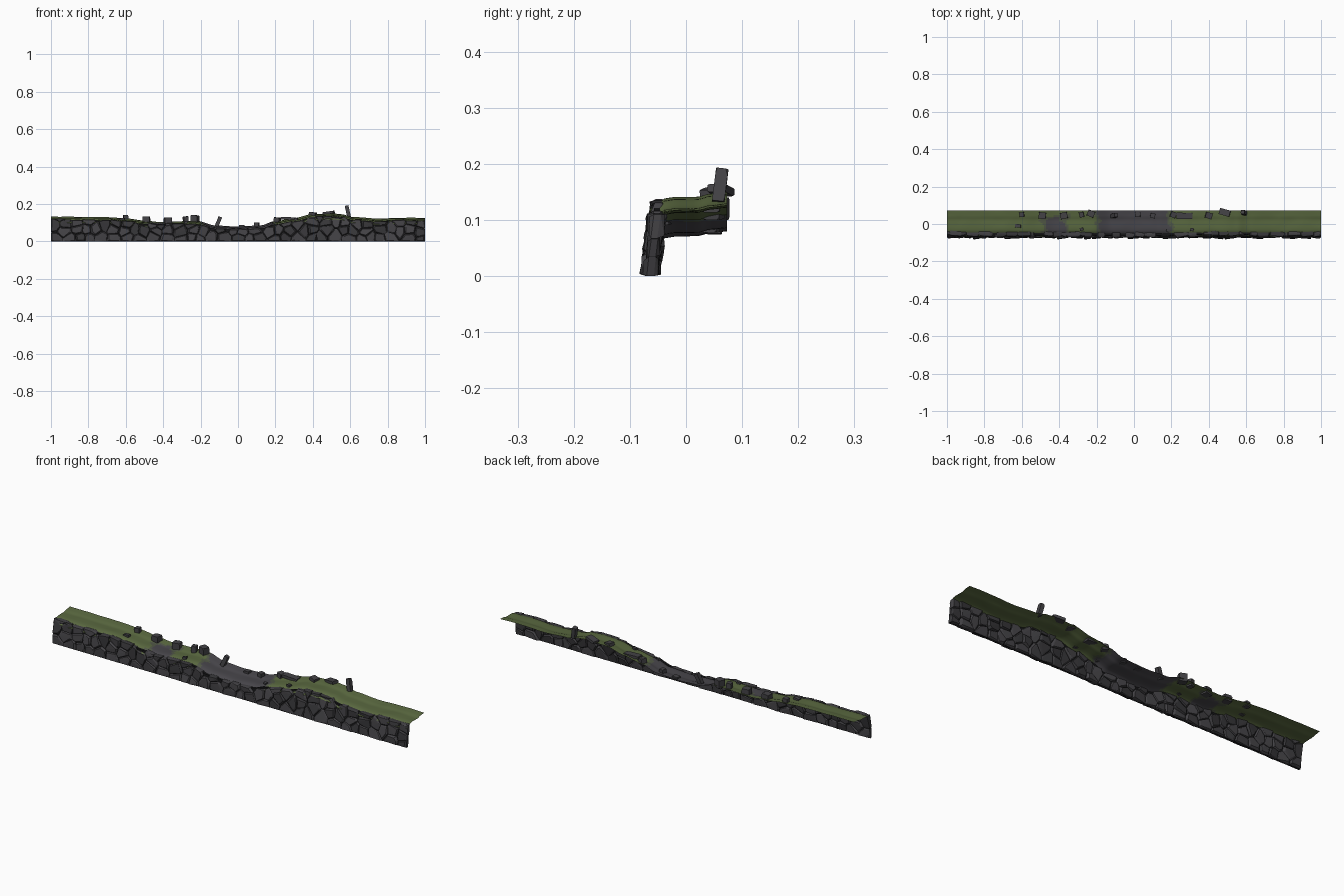
import bpy, bmesh, math, random
from mathutils import Vector, Matrix, noise

random.seed(7)
if "Cube" in bpy.data.objects:
    bpy.data.objects.remove(bpy.data.objects["Cube"], do_unlink=True)


def material(name, colour):
    m = bpy.data.materials.new(name)
    m.use_nodes = True
    m.diffuse_color = (*colour, 1)
    m.node_tree.nodes["Principled BSDF"].inputs["Base Color"].default_value = (*colour, 1)
    return m


STONE = material("dark stone", (0.056, 0.054, 0.060))
STONE_DEEP = material("deep stone", (0.040, 0.039, 0.043))
MORTAR = material("shadowed joint", (0.008, 0.008, 0.009))
GRASS = material("moss green", (0.100, 0.138, 0.050))
GRAVEL = material("bare gravel", (0.064, 0.061, 0.070))
BLEND = material("thin moss", (0.080, 0.095, 0.060))


def add_object(name, bm, mats):
    mesh = bpy.data.meshes.new(name)
    bm.to_mesh(mesh)
    bm.free()
    for m in mats:
        mesh.materials.append(m)
    ob = bpy.data.objects.new(name, mesh)
    bpy.context.collection.objects.link(ob)
    return ob


def lookup(points, x):
    """Smooth interpolation through a short profile."""
    if x <= points[0][0]:
        return points[0][1]
    for (a, p), (b, q) in zip(points, points[1:]):
        if x <= b:
            t = (x - a) / (b - a)
            return p + (q - p) * t * t * (3 - 2 * t)
    return points[-1][1]


# Crest line along the length, and drop of the bank across the depth
CREST = [(-1, .132), (-.7, .13), (-.6, .123), (-.5, .112), (-.42, .103), (-.32, .107),
         (-.22, .11), (-.12, .085), (0, .08), (.12, .086), (.2, .109), (.3, .125),
         (.4, .146), (.5, .15), (.55, .146), (.62, .13), (.75, .122), (.9, .127), (1, .125)]
DROP = [(-.064, -.032), (-.05, -.019), (-.035, -.011), (-.02, -.009), (.02, -.009),
        (.045, -.003), (.073, 0)]


def ground(x, y):
    return lookup(CREST, x) + lookup(DROP, y)


def wall_top(x):
    return lookup(CREST, x) - 0.014


def wall_y(z):
    return -0.064 + 0.11 * z


# Grassy bank: a single draped sheet with bare patches
NX, NY = 200, 16
bm = bmesh.new()
rows = []
for i in range(NX + 1):
    x = -1 + 2 * i / NX
    row = []
    for j in range(NY + 1):
        y = -0.064 + 0.137 * j / NY
        if j == 0:
            y += 0.008 * noise.noise((x * 25, 0, 0))
        wobble = 0.0015 * noise.noise((x * 14, y * 20, 3))
        row.append(bm.verts.new((x, y, ground(x, y) + wobble)))
    rows.append(row)
for i in range(NX):
    for j in range(NY):
        f = bm.faces.new((rows[i][j], rows[i + 1][j], rows[i + 1][j + 1], rows[i][j + 1]))
        f.smooth = True
        c = f.calc_center_median()
        n = 0.03 * noise.noise((c.x * 18, c.y * 30, 1))
        wide = abs(c.x) - 0.185 + n
        small = max(abs(c.x + 0.42) - 0.055, c.y - 0.03) + n
        edge = min(wide, small)
        f.material_index = 1 if edge < 0 else 2 if edge < 0.018 else 0
add_object("grassy_bank", bm, [GRASS, GRAVEL, BLEND])


# Dark core that fills the joints of the wall
bm = bmesh.new()
prev = None
for i in range(101):
    x = -0.998 + 1.996 * i / 100
    t = wall_top(x) - 0.004
    ring = [bm.verts.new((x, wall_y(z) + d, z))
            for z, d in ((0, -.006), (t, -.006), (t, .006), (0, .006))]
    if prev:
        for k in range(4):
            n = (k + 1) % 4
            bm.faces.new((prev[k], prev[n], ring[n], ring[k]))
    else:
        bm.faces.new(ring)
    prev = ring
bm.faces.new(prev)
bmesh.ops.recalc_face_normals(bm, faces=bm.faces)
add_object("wall_core", bm, [MORTAR])


def clip(poly, point, normal):
    """Keep the part of a polygon behind a line."""
    out = []
    for a, b in zip(poly, poly[1:] + poly[:1]):
        da, db = (a - point).dot(normal), (b - point).dot(normal)
        if da <= 0:
            out.append(a)
        if (da <= 0) != (db <= 0):
            out.append(a.lerp(b, da / (da - db)))
    return out


def hull(bm, points):
    verts = [bm.verts.new(p) for p in points]
    res = bmesh.ops.convex_hull(bm, input=verts)
    loose = {v for v in res["geom_interior"] + res["geom_unused"]
             if isinstance(v, bmesh.types.BMVert)}
    bmesh.ops.delete(bm, geom=list(loose), context="VERTS")
    return [f for f in res["geom"] if isinstance(f, bmesh.types.BMFace)]


# Fitted rubble stones: cells between scattered seeds, chiselled front and back
seeds = []
for r in range(4):
    for c in range(32):
        seeds.append(Vector((-1 + (c + 0.5 * (r % 2) + random.uniform(.1, .9)) / 15.5,
                             0.018 + r * 0.041 + random.uniform(-.014, .014))))
bm = bmesh.new()
for s in seeds:
    if abs(s.x) > 1.03 or s.y > wall_top(s.x) + 0.015:
        continue
    poly = [s + Vector(d) * 0.09 for d in ((-1, -1), (1, -1), (1, 1), (-1, 1))]
    for o in seeds:
        if o is not s and (o - s).length < 0.19:
            poly = clip(poly, (s + o) / 2, o - s)
    slope = (wall_top(s.x + .02) - wall_top(s.x - .02)) / 0.04
    limits = [((0, 0), (0, -1)), ((-1, 0), (-1, 0)), ((1, 0), (1, 0)),
              ((s.x, wall_top(s.x) + random.uniform(-.003, .004)), (-slope, 1))]
    for p, n in limits:
        poly = clip(poly, Vector(p), Vector(n))
    if len(poly) < 3:
        continue
    mid = sum(poly, Vector((0, 0))) / len(poly)
    pts = []
    tilt_x, tilt_z = random.uniform(-.16, .16), random.uniform(-.2, .2)
    bulge = random.uniform(.011, .015)
    for p in poly:
        for side in (-1, 1):
            for scale, depth in ((.97, .006), (random.uniform(.68, .88), bulge)):
                q = mid + (p - mid) * scale
                if scale > .9:
                    for axis, value in ((0, 1), (0, -1), (1, 0)):
                        if abs(p[axis] - value) < 1e-4:
                            q[axis] = value
                lean = (q.x - mid.x) * tilt_x + (q.y - mid.y) * tilt_z
                y = wall_y(q.y) + side * depth + lean * (depth > .007)
                pts.append((q.x, y + random.uniform(-.001, .001), q.y))
    tone = 1 if random.random() < 0.35 else 0
    for f in hull(bm, pts):
        f.material_index = tone
add_object("wall_stones", bm, [STONE, STONE_DEEP])


# Loose rocks lying on the bank: x, y, width, depth, height
ROCKS = [(-.60, .05, .025, .025, .026), (-.49, .045, .038, .034, .03),
         (-.375, .045, .038, .034, .034), (-.28, .05, .024, .028, .036),
         (-.23, .055, .038, .034, .04), (.02, .05, .028, .026, .012),
         (.10, .045, .025, .025, .022), (.21, .05, .03, .03, .026),
         (.27, .043, .085, .034, .014), (.40, .045, .036, .032, .016),
         (.485, .062, .058, .034, .014), (-.62, -.01, .03, .018, .012),
         (-.28, -.028, .018, .016, .012), (.31, -.03, .018, .016, .012),
         (.18, -.035, .016, .014, .01)]


def chipped_block(name, base, size, turn):
    """Block with irregular cut corners."""
    bm = bmesh.new()
    pts = []
    for sx in (-1, 1):
        for sy in (-1, 1):
            for sz in (-1, 1):
                corner = Vector((sx * size[0], sy * size[1], sz * size[2])) / 2
                for axis in range(3):
                    p = corner.copy()
                    p[axis] *= random.uniform(.55, .85)
                    pts.append(Vector(base) + turn @ p)
    hull(bm, pts)
    add_object(name, bm, [STONE])


for x, y, w, d, h in ROCKS:
    turn = Matrix.Rotation(random.uniform(-.4, .4), 3, "Z") @ Matrix.Rotation(
        random.uniform(-.15, .15), 3, "Y")
    chipped_block("loose_rock", (x, y, ground(x, y) + h * 0.3), (w, d, h), turn)

# Two upright slabs leaning out of the bank
for name, x, y, h, lean in (("short_upright_slab", -.105, .045, .055, .4),
                            ("tall_upright_slab", .587, .061, .06, -.22)):
    turn = Matrix.Rotation(lean, 3, "Y") @ Matrix.Rotation(-.12, 3, "X")
    chipped_block(name, (x, y, ground(x, y) + h * 0.42), (.02, .022, h), turn)
